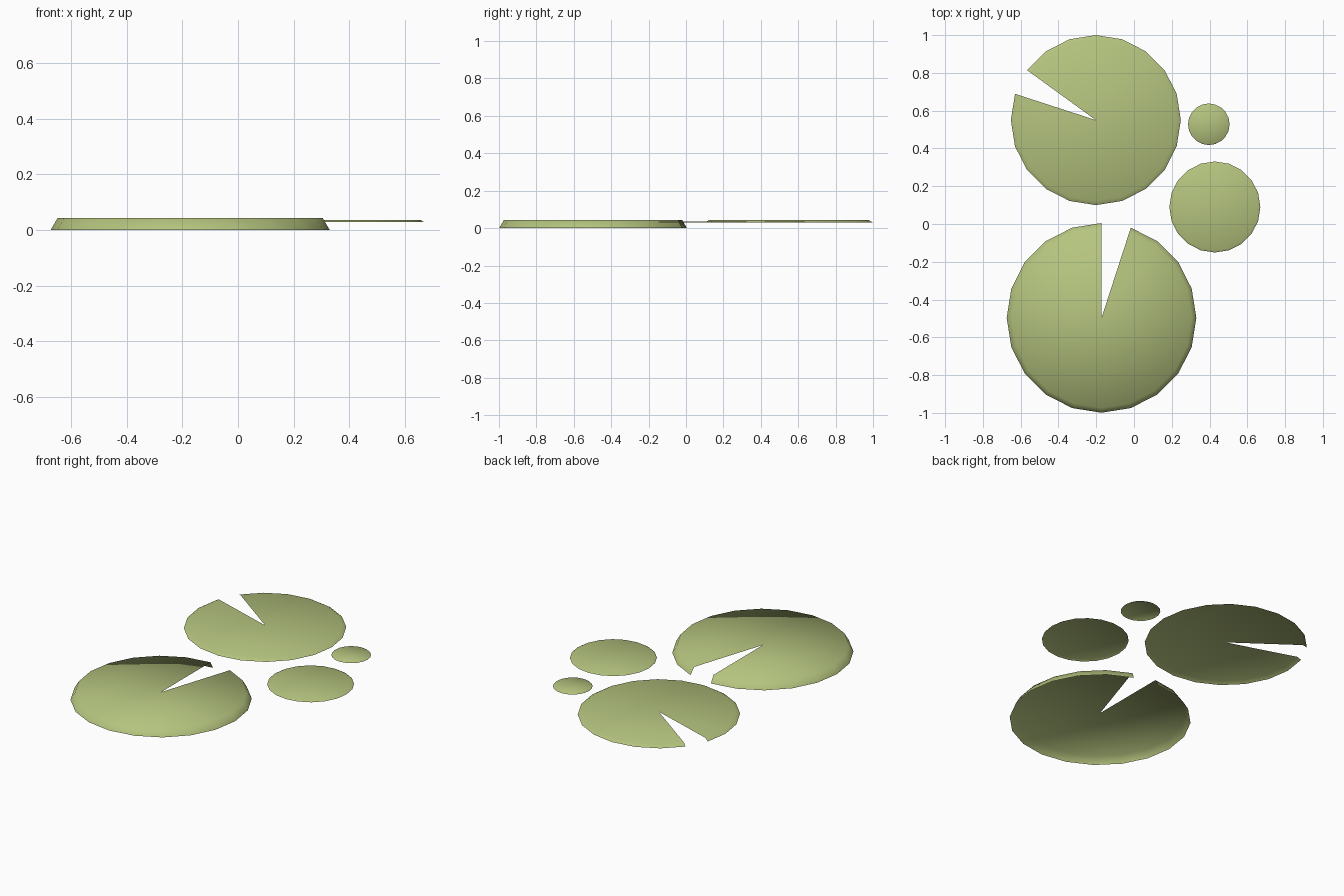
import bpy, bmesh
from math import cos, sin, radians

default = bpy.data.objects.get("Cube")
if default:
    bpy.data.objects.remove(default, do_unlink=True)

SEGMENTS = 20
STEP = 360 / SEGMENTS

# Single leaf colour
leaf_green = bpy.data.materials.new("leaf green")
leaf_green.use_nodes = True
colour = (0.46, 0.55, 0.21, 1)
leaf_green.diffuse_color = colour
leaf_green.node_tree.nodes["Principled BSDF"].inputs["Base Color"].default_value = colour


def lily_pad(name, x, y, radius, bottom, top, notch=None):
    """Open shell: a flat fan with a sloped rim; notch is the start angle of the missing wedge."""
    bm = bmesh.new()
    start = 0 if notch is None else notch + STEP
    count = SEGMENTS if notch is None else SEGMENTS - 1

    def ring(r, z, n):
        return [bm.verts.new((r * cos(radians(start + i * STEP)),
                              r * sin(radians(start + i * STEP)), z)) for i in range(n)]

    points = SEGMENTS
    centre = bm.verts.new((0, 0, top))
    inner = ring(radius * 0.95, top, points)
    outer = ring(radius, bottom, points)
    for i in range(count):
        j = (i + 1) % points
        bm.faces.new((centre, inner[i], inner[j]))
        bm.faces.new((inner[i], outer[i], outer[j], inner[j]))
    for face in bm.faces:
        face.smooth = True
    mesh = bpy.data.meshes.new(name)
    bm.to_mesh(mesh)
    bm.free()
    mesh.materials.append(leaf_green)
    pad = bpy.data.objects.new(name, mesh)
    pad.location = (x, y, 0)
    bpy.context.collection.objects.link(pad)
    return pad


# Two notched pads and two small round ones
lily_pad("large_pad", -0.172, -0.497, 0.502, 0, 0.043, notch=72)
lily_pad("back_pad", -0.202, 0.55, 0.45, 0.029, 0.043, notch=144)
lily_pad("medium_pad", 0.428, 0.09, 0.241, 0.029, 0.036)
lily_pad("small_pad", 0.396, 0.528, 0.11, 0.031, 0.036)
